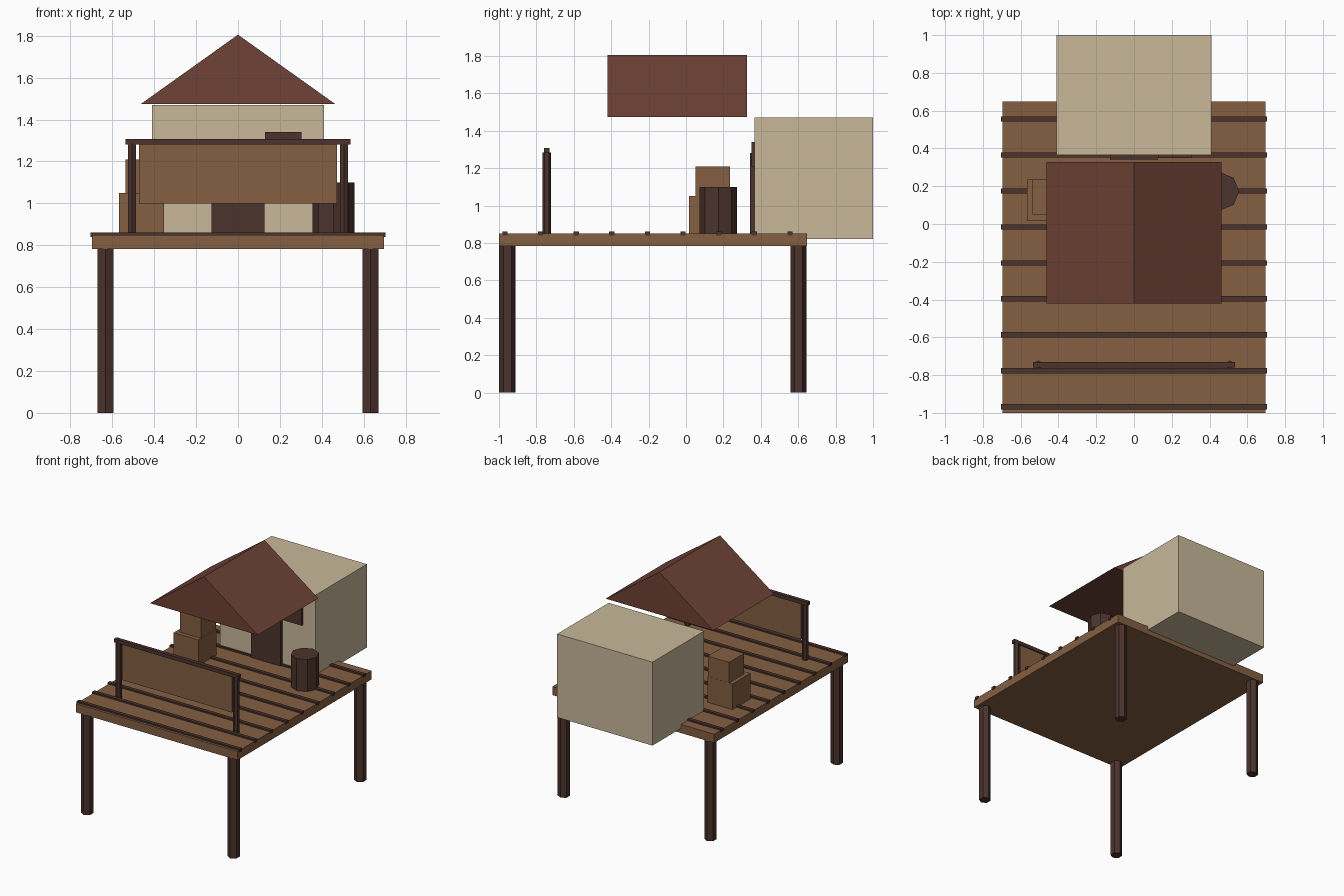
import bpy, bmesh, math

if "Cube" in bpy.data.objects:
    bpy.data.objects.remove(bpy.data.objects["Cube"])


def mat(name, r, g, b):
    m = bpy.data.materials.new(name)
    lin = [((c / 255 + 0.055) / 1.055) ** 2.4 for c in (r, g, b)]
    m.diffuse_color = (*lin, 1)
    m.use_nodes = True
    m.node_tree.nodes["Principled BSDF"].inputs["Base Color"].default_value = m.diffuse_color
    return m


PLANK = mat("plank brown", 133, 95, 66)
DARK = mat("dark brown", 75, 51, 44)
WALL = mat("wall beige", 200, 184, 154)
ROOF = mat("roof red brown", 110, 66, 54)


def finish(name, bm, m):
    bmesh.ops.recalc_face_normals(bm, faces=bm.faces)
    me = bpy.data.meshes.new(name)
    bm.to_mesh(me)
    bm.free()
    me.materials.append(m)
    ob = bpy.data.objects.new(name, me)
    bpy.context.collection.objects.link(ob)
    return ob


def box(name, x, y, z, m):
    """Box from (min, max) ranges on each axis."""
    bm = bmesh.new()
    bmesh.ops.create_cube(bm, size=1)
    for v in bm.verts:
        v.co = [(a + b) / 2 + c * (b - a) for (a, b), c in zip((x, y, z), v.co)]
    return finish(name, bm, m)


def prism(name, points, a, b, axis, m):
    """Extrude a 2D outline from a to b along y or z."""
    bm = bmesh.new()
    place = (lambda p, t: (p[0], t, p[1])) if axis == 'y' else (lambda p, t: (p[0], p[1], t))
    f = bm.faces.new([bm.verts.new(place(p, a)) for p in points])
    ext = bmesh.ops.extrude_face_region(bm, geom=[f])
    d = (0, b - a, 0) if axis == 'y' else (0, 0, b - a)
    bmesh.ops.translate(bm, vec=d, verts=[v for v in ext['geom'] if isinstance(v, bmesh.types.BMVert)])
    return finish(name, bm, m)


def post(name, x, y, r, sides, z0, z1, m):
    """Upright polygonal post with a corner pointing along y."""
    pts = [(x + r * math.sin(i * math.tau / sides), y + r * math.cos(i * math.tau / sides))
           for i in range(sides)]
    return prism(name, pts, z0, z1, 'z', m)


# Deck platform, cross slats and legs
box("deck", (-0.697, 0.697), (-1.0, 0.648), (0.783, 0.85), PLANK)
for i in range(9):
    y = -0.968 + i * 0.1905
    box(f"deck_slat_{i + 1}", (-0.703, 0.703), (y - 0.014, y + 0.014), (0.84, 0.862), DARK)
for side, sx in (("left", -1), ("right", 1)):
    for end, y in (("front", -0.955), ("back", 0.602)):
        post(f"{end}_{side}_leg", sx * 0.632, y, 0.0435, 6, 0, 0.79, DARK)
    # Railing posts
    post(f"railing_post_{side}", sx * 0.506, -0.745, 0.0225, 6, 0.845, 1.285, DARK)

# Railing top bar and hanging panel
box("railing_bar", (-0.536, 0.536), (-0.76, -0.73), (1.28, 1.308), DARK)
box("railing_panel", (-0.473, 0.473), (-0.752, -0.738), (1.0, 1.283), PLANK)

# Hut, door and window
box("hut", (-0.411, 0.411), (0.366, 1.0), (0.82, 1.47), WALL)
box("door", (-0.127, 0.127), (0.342, 0.368), (0.85, 1.28), DARK)
box("window", (0.128, 0.304), (0.35, 0.368), (1.21, 1.34), DARK)

# Gable roof over the porch
prism("porch_roof", [(-0.464, 1.474), (0.464, 1.474), (0, 1.805)], -0.42, 0.327, 'y', ROOF)

# Stacked crates and barrel
box("lower_crate", (-0.567, -0.352), (0.017, 0.236), (0.85, 1.05), PLANK)
box("upper_crate", (-0.537, -0.353), (0.05, 0.235), (1.05, 1.21), PLANK)
post("barrel", 0.456, 0.173, 0.101, 8, 0.85, 1.10, DARK)
